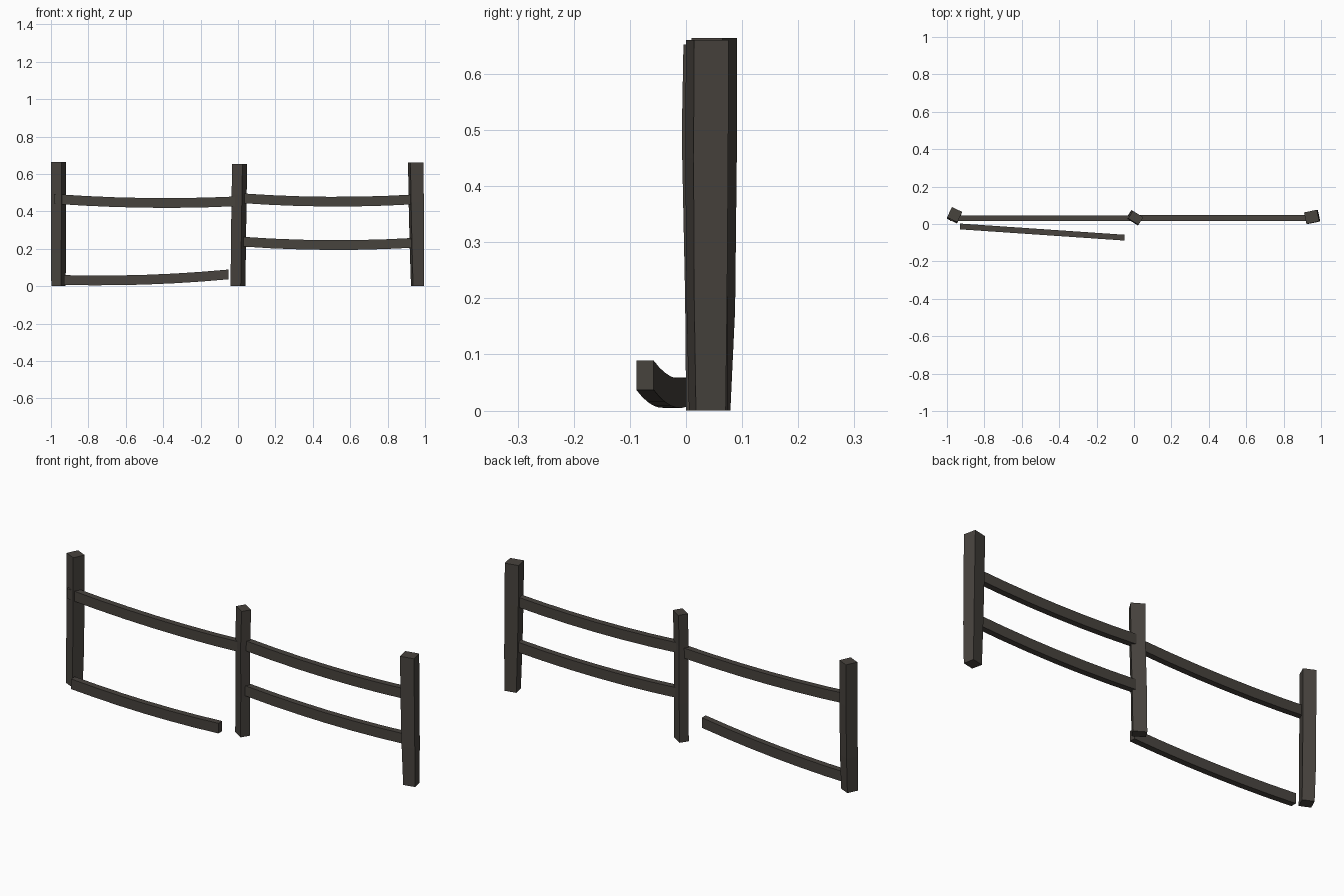
import bpy, bmesh
from math import radians
from mathutils import Vector, Matrix

if "Cube" in bpy.data.objects:
    bpy.data.objects.remove(bpy.data.objects["Cube"], do_unlink=True)

wood = bpy.data.materials.new("weathered_dark_wood")
wood.use_nodes = True
colour = (0.064, 0.056, 0.048, 1)
wood.diffuse_color = colour
bsdf = wood.node_tree.nodes["Principled BSDF"]
bsdf.inputs["Base Color"].default_value = colour
bsdf.inputs["Roughness"].default_value = 0.9


def beam(name, sections):
    """Skin a row of four-cornered sections and cap both ends."""
    bm = bmesh.new()
    rings = [[bm.verts.new(p) for p in s] for s in sections]
    for a, b in zip(rings, rings[1:]):
        for i in range(4):
            j = (i + 1) % 4
            bm.faces.new((a[i], a[j], b[j], b[i]))
    bm.faces.new(rings[0])
    bm.faces.new(rings[-1])
    bmesh.ops.recalc_face_normals(bm, faces=bm.faces)
    mesh = bpy.data.meshes.new(name)
    bm.to_mesh(mesh)
    bm.free()
    mesh.materials.append(wood)
    bpy.context.collection.objects.link(bpy.data.objects.new(name, mesh))


CORNERS = [(-0.5, -0.5), (0.5, -0.5), (0.5, 0.5), (-0.5, 0.5)]


def post(name, width, depth, angle, levels):
    """Twisted, slightly leaning post; levels hold (x, y, z, scale)."""
    turn = Matrix.Rotation(radians(angle), 3, "Z")
    beam(name, [[Vector((x, y, z)) + turn @ Vector((u * width * s, v * depth * s, 0))
                 for u, v in CORNERS] for x, y, z, s in levels])


def rail(name, start, end, sag, height=0.052, depth=0.031, steps=6):
    """Bar between two points, drooping in the middle."""
    a, b = Vector(start), Vector(end)
    sections = []
    for k in range(steps + 1):
        t = k / steps
        c = a.lerp(b, t) - Vector((0, 0, sag * 4 * t * (1 - t)))
        sections.append([c + Vector((0, u * depth, v * height)) for u, v in CORNERS])
    beam(name, sections)


# Posts
post("right_post", 0.061, 0.061, -25,
     [(-0.96, 0.041, 0, 0.94), (-0.96, 0.047, 0.18, 1), (-0.959, 0.05, 0.45, 1), (-0.959, 0.05, 0.664, 1)])
post("middle_post", 0.065, 0.048, -32,
     [(0, 0.037, 0, 0.98), (0.002, 0.036, 0.2, 1), (0.006, 0.03, 0.49, 1), (0.009, 0.033, 0.652, 1)])
post("left_post", 0.07, 0.063, 12,
     [(0.96, 0.038, 0, 0.86), (0.957, 0.037, 0.2, 0.95), (0.953, 0.037, 0.45, 1), (0.95, 0.038, 0.66, 1)])

# Standing rails
rail("right_upper_rail", (-0.985, 0.031, 0.467), (0.0, 0.031, 0.454), 0.015)
for label, z in (("upper", 0.47), ("lower", 0.238)):
    rail("left_" + label + "_rail", (0.025, 0.032, z), (0.94, 0.032, z - 0.006), 0.015)

# Fallen rail
rail("fallen_rail", (-0.93, -0.013, 0.033), (-0.05, -0.073, 0.063), 0.013)
